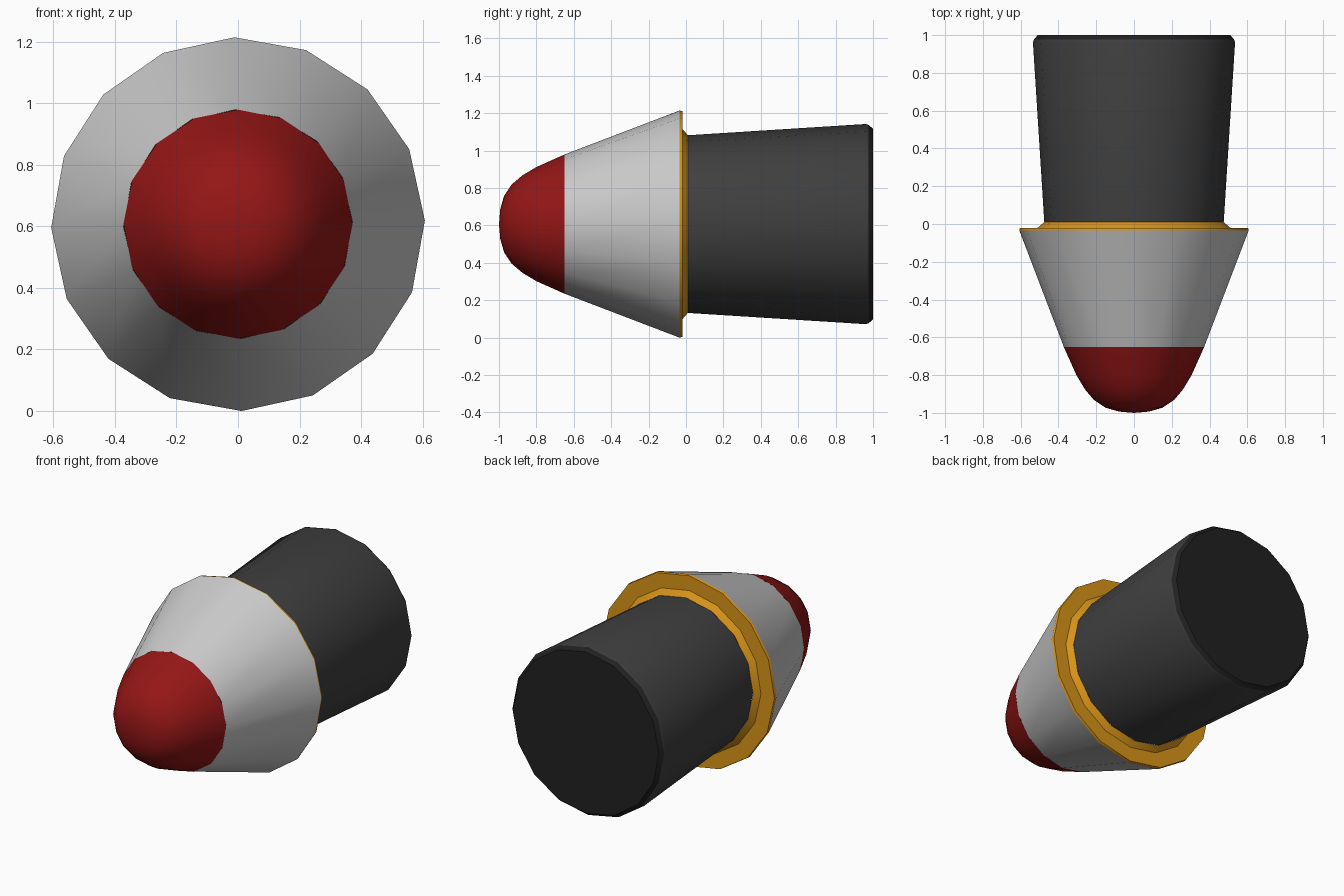
import bpy, bmesh, math

if "Cube" in bpy.data.objects:
    bpy.data.objects.remove(bpy.data.objects["Cube"])

SIDES = 16
AXIS_Z = 0.607


def material(name, rgb):
    m = bpy.data.materials.new(name)
    m.diffuse_color = (*rgb, 1)
    m.use_nodes = True
    m.node_tree.nodes["Principled BSDF"].inputs["Base Color"].default_value = m.diffuse_color
    return m


def lathe(name, profile, mat=None, twist=0.0):
    """Revolve (radius, y) points around the lengthwise axis."""
    bm = bmesh.new()
    rings = []
    for r, y in profile:
        ring = []
        for k in range(SIDES):
            a = math.tau * k / SIDES + twist
            ring.append(bm.verts.new((r * math.cos(a), y, AXIS_Z + r * math.sin(a))))
        rings.append(ring)
    for a, b in zip(rings, rings[1:]):
        for k in range(SIDES):
            n = (k + 1) % SIDES
            bm.faces.new((a[k], b[k], b[n], a[n]))
    bmesh.ops.remove_doubles(bm, verts=bm.verts, dist=1e-5)
    me = bpy.data.meshes.new(name)
    bm.to_mesh(me)
    bm.free()
    ob = bpy.data.objects.new(name, me)
    bpy.context.collection.objects.link(ob)
    if mat:
        me.materials.append(mat)
    bpy.ops.object.select_all(action='DESELECT')
    ob.select_set(True)
    bpy.context.view_layer.objects.active = ob
    bpy.ops.object.shade_smooth_by_angle(angle=math.radians(32))
    return ob


red = material("red", (0.3, 0.008, 0.008))
gold = material("gold", (0.7, 0.3, 0.01))
dark = material("dark_grey", (0.05, 0.05, 0.05))
black = material("black", (0.015, 0.015, 0.015))
TWIST = math.radians(1.1)

# Rounded nose
lathe("nose_tip", [(0, -1.0), (0.08, -0.993), (0.15, -0.973), (0.212, -0.932),
                   (0.26, -0.875), (0.305, -0.8), (0.372, -0.65)], red)
# Flared cone
lathe("cone", [(0.372, -0.65), (0.607, -0.035)], None, TWIST)
# Collar between cone and body
lathe("collar", [(0.607, -0.035), (0.604, -0.02), (0.51, -0.02), (0.475, 0.01)],
      gold, TWIST)
# Tapered rear body and its end cap
lathe("rear_body", [(0.475, 0.01), (0.535, 0.96), (0.53, 0.976)], dark)
lathe("end_cap", [(0.53, 0.976), (0.51, 1.0), (0, 1.0)], black)
